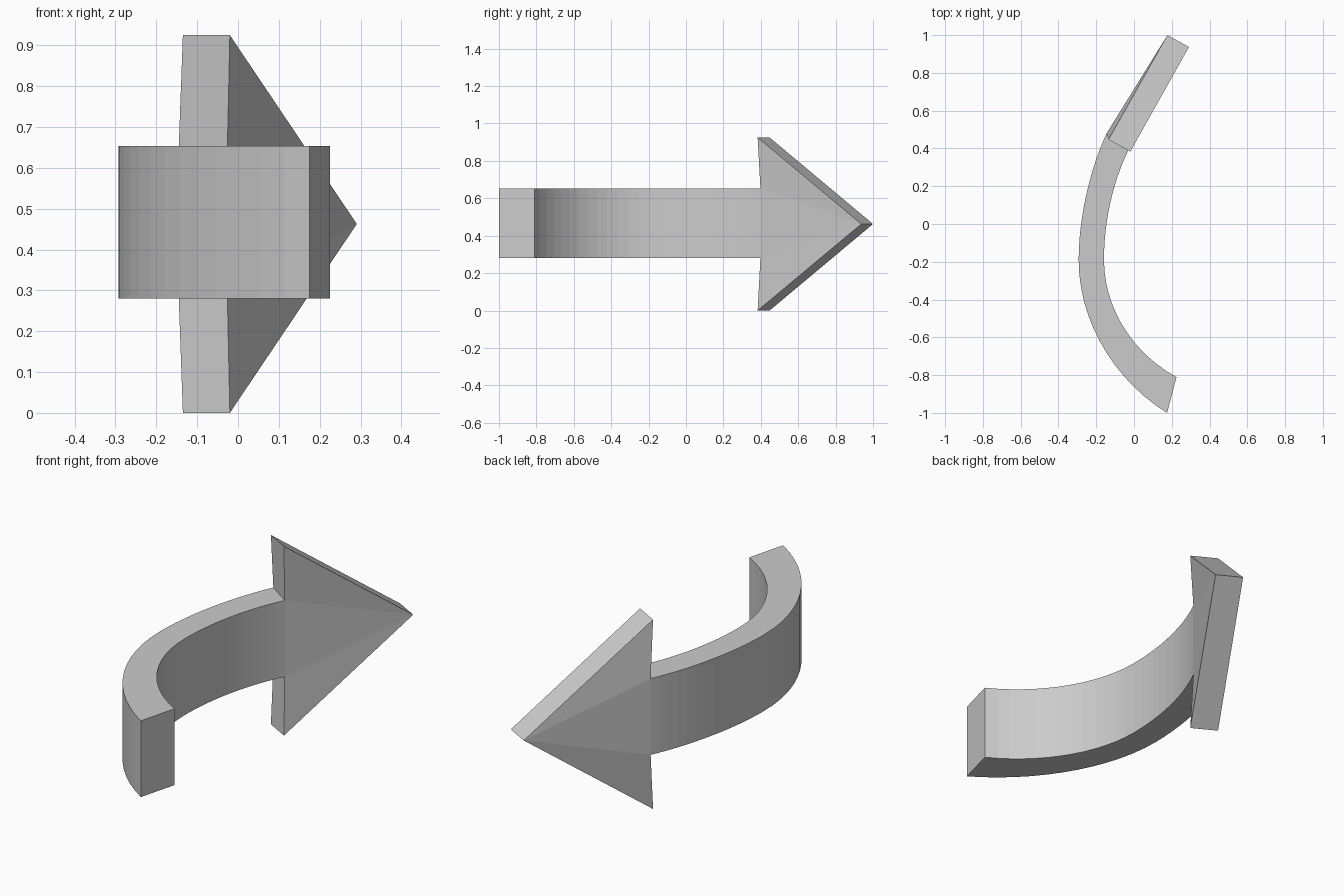
import bpy, bmesh
from mathutils import Vector
from mathutils.geometry import interpolate_bezier

if "Cube" in bpy.data.objects:
    bpy.data.objects.remove(bpy.data.objects["Cube"])

Z0, Z1, ZTOP = 0.28, 0.653, 0.925   # shaft bottom, shaft top, head top
N = 14                               # curve samples per half


def make(name, verts, faces):
    mesh = bpy.data.meshes.new(name)
    mesh.from_pydata(verts, [], faces)
    bm = bmesh.new()
    bm.from_mesh(mesh)
    bmesh.ops.recalc_face_normals(bm, faces=bm.faces)
    bm.to_mesh(mesh)
    bm.free()
    obj = bpy.data.objects.new(name, mesh)
    bpy.context.collection.objects.link(obj)
    return obj


def path(a, b):
    """Two joined bezier spans in plan view."""
    def span(pts):
        return [tuple(p)[:2] for p in
                interpolate_bezier(*[Vector((x, y, 0)) for x, y in pts], N)]
    return span(a) + span(b)[1:]


# Curved shaft: outer and inner plan curves, extruded in z
outer = path([(0.175, -1.0), (-0.1, -0.83), (-0.293, -0.52), (-0.293, -0.19)],
             [(-0.293, -0.19), (-0.293, 0.05), (-0.225, 0.31), (-0.145, 0.48)])
inner = path([(0.225, -0.81), (0.0, -0.69), (-0.159, -0.45), (-0.159, -0.19)],
             [(-0.159, -0.19), (-0.159, 0.03), (-0.105, 0.24), (-0.026, 0.398)])
verts, faces = [], []
for o, i in zip(outer, inner):
    verts += [(*o, Z0), (*i, Z0), (*i, Z1), (*o, Z1)]
for s in range(len(outer) - 1):
    for k in range(4):
        a, b = s * 4 + k, s * 4 + (k + 1) % 4
        faces.append((a, b, b + 4, a + 4))
faces.append((0, 1, 2, 3))           # tail end cap
make("curved_shaft", verts, faces)


# Arrow head: top corner, shaft top, shaft bottom, bottom corner, tip
def head_side(corner, joint, tip):
    return [(*corner, ZTOP), (*joint, Z1), (*joint, Z0), (*corner, 0),
            (*tip, ZTOP / 2)]


verts = (head_side((-0.135, 0.447), outer[-1], (0.177, 1.0)) +
         head_side((-0.02, 0.383), inner[-1], (0.291, 0.937)))
faces = []
for k in range(3):                   # folded outer and inner faces
    faces += [(4, k, k + 1), (9, k + 6, k + 5)]
for a, b in ((0, 1), (2, 3), (3, 4), (4, 0)):   # rim, open at the shaft
    faces.append((a, b, b + 5, a + 5))
make("arrow_head", verts, faces)
